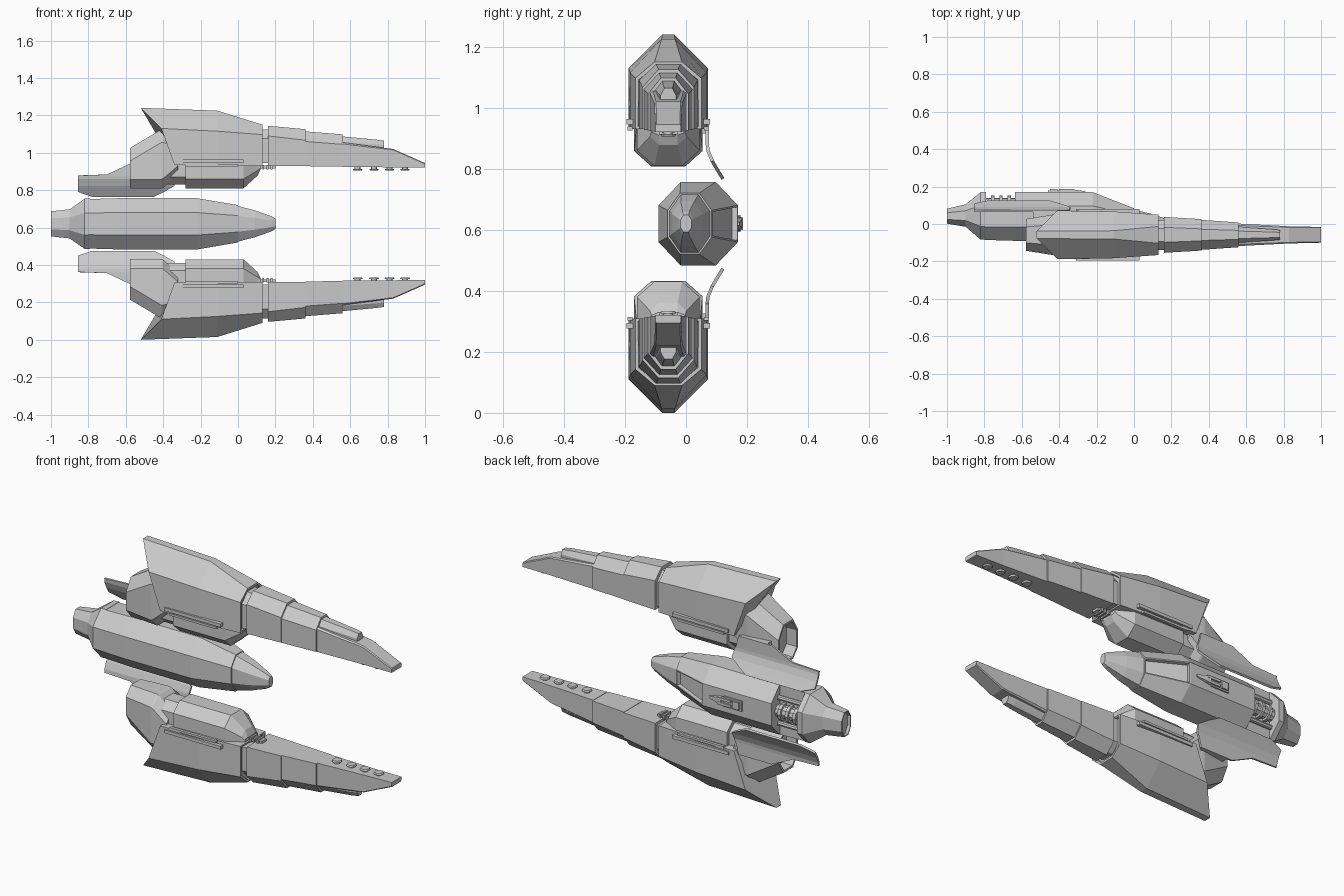
import bpy, bmesh, math

if "Cube" in bpy.data.objects:
    bpy.data.objects.remove(bpy.data.objects["Cube"])

MID = 0.62      # height of the symmetry plane
YC = -0.058     # centre line of the side nacelles


def finish(name, bm, mirror):
    bmesh.ops.recalc_face_normals(bm, faces=bm.faces)
    me = bpy.data.meshes.new(name)
    bm.to_mesh(me)
    bm.free()
    ob = bpy.data.objects.new(name, me)
    ob.location.z = MID
    bpy.context.collection.objects.link(ob)
    if mirror:
        m = ob.modifiers.new("mirror", 'MIRROR')
        m.use_axis = (False, False, True)
        m.use_mirror_merge = False
    return ob


def loft(name, rings, mirror=True, recess=None):
    """Skin rings of (x, y, z) points; recess = (face test, border, depth)."""
    bm = bmesh.new()
    rows = [[bm.verts.new((x, y, z - MID)) for x, y, z in r] for r in rings]
    n = len(rows[0])
    for a, b in zip(rows, rows[1:]):
        for i in range(n):
            j = (i + 1) % n
            bm.faces.new((a[i], a[j], b[j], b[i]))
    bm.faces.new(rows[0])
    bm.faces.new(rows[-1])
    bmesh.ops.recalc_face_normals(bm, faces=bm.faces)
    if recess:
        test, border, depth = recess
        bm.normal_update()
        picked = [f for f in bm.faces if test(f.calc_center_median(), f.normal)]
        bmesh.ops.inset_region(bm, faces=picked, thickness=border)
        bmesh.ops.inset_region(bm, faces=picked, thickness=0.004, depth=-depth)
    return finish(name, bm, mirror)


def octagon(x, yc, hy, hz, top=9, c=0.44):
    """Octagonal fuselage ring, optionally cut flat at y = top."""
    pts = [(1, c), (c, 1), (-c, 1), (-1, c), (-1, -c), (-c, -1), (c, -1), (1, -c)]
    return [(x, min(yc + a * hy, top), MID + b * hz) for a, b in pts]


def roof(x, hw, z0, z1, z2, ht):
    """Six-sided nacelle ring: base z0, shoulder z1, ridge z2. x may be a triple."""
    xs = x if isinstance(x, tuple) else (x, x, x)
    half = [(xs[0], hw, z0), (xs[1], hw, z1), (xs[2], ht, z2)]
    return [(a, YC - b, z) for a, b, z in half] + [(a, YC + b, z) for a, b, z in half[::-1]]


def box(name, x, y, z, mirror=True):
    ring = [(y[0], z[0]), (y[1], z[0]), (y[1], z[1]), (y[0], z[1])]
    return loft(name, [[(a, *p) for p in ring] for a in x], mirror)


def rod(name, a, b, r1, r2, sides=10, mirror=True):
    """Round bar from a to b along x or z."""
    rings = []
    for p, r in ((a, r1), (b, r2)):
        ring = []
        for i in range(sides):
            t = 2 * math.pi * i / sides
            u, v = r * math.cos(t), r * math.sin(t)
            along_x = abs(a[0] - b[0]) > 1e-4
            ring.append((p[0], p[1] + u, p[2] + v) if along_x else (p[0] + u, p[1] + v, p[2]))
        rings.append(ring)
    return loft(name, rings, mirror)


# ---- central fuselage: nose and cabin with sunken canopy
loft("fuselage", [octagon(-0.635, 0.04, 0.13, 0.137), octagon(-0.22, 0.04, 0.13, 0.137),
                  octagon(0.0, 0.012, 0.072, 0.1)], False,
     (lambda c, n: n.y > 0.8 and -0.2 < c.x < 0, 0.008, 0.018))
loft("nose", [octagon(0.0, 0.012, 0.066, 0.095), octagon(0.09, 0.005, 0.05, 0.072),
              octagon(0.18, 0.0, 0.025, 0.04), octagon(0.2, 0.0, 0.018, 0.028)], False)
# engine bay, open on the dorsal side
loft("engine_bay", [octagon(-0.80, 0.04, 0.125, 0.132, 0.095),
                    octagon(-0.635, 0.04, 0.13, 0.137, 0.095)], False)
# tail cone with recessed nozzle
loft("tail_cone", [octagon(-1.0, 0.042, 0.04, 0.067), octagon(-0.9, 0.045, 0.06, 0.078),
                   octagon(-0.82, 0.043, 0.127, 0.134), octagon(-0.79, 0.043, 0.127, 0.134)], False,
     (lambda c, n: n.x < -0.9 and c.x < -0.99, 0.006, 0.015))
# bay machinery
rod("bay_core", (-0.8, 0.105, MID), (-0.63, 0.105, MID), 0.035, 0.035, 10, False)
for i in range(3):
    x = -0.765 + i * 0.045
    rod("bay_ring", (x, 0.105, MID), (x + 0.018, 0.105, MID), 0.047, 0.047, 10, False)
rod("bay_pipe", (-0.8, 0.105, MID + 0.07), (-0.63, 0.105, MID + 0.07), 0.013, 0.013, 8)

# dorsal fitting
box("dorsal_plate", (-0.46, -0.35), (0.165, 0.178), (MID - 0.028, MID + 0.028), False)
box("dorsal_block", (-0.45, -0.41), (0.17, 0.187), (MID - 0.02, MID + 0.02), False)
box("dorsal_bar", (-0.40, -0.32), (0.17, 0.187), (MID + 0.006, MID + 0.02))
loft("dorsal_point", [[(-0.34, y, MID + z) for y, z in ((0.165, -0.025), (0.187, -0.02),
                                                        (0.187, 0.02), (0.165, 0.025))],
                      [(-0.26, y, MID + z) for y, z in ((0.165, -0.006), (0.175, -0.005),
                                                        (0.175, 0.005), (0.165, 0.006))]], False)

# ---- nacelle main shell with swept-back crest
loft("nacelle_shell", [roof((-0.34, -0.41, -0.52), 0.13, 0.935, 1.13, 1.24, 0.02),
                       roof(-0.11, 0.125, 0.93, 1.115, 1.225, 0.022),
                       roof(0.13, 0.108, 0.93, 1.097, 1.15, 0.045)],
     True, (lambda c, n: n.x > 0.9, 0.012, 0.01))
loft("neck", [roof(0.11, 0.08, 0.945, 1.075, 1.125, 0.035),
              roof(0.17, 0.08, 0.945, 1.075, 1.125, 0.035)])

# forward arm: telescoping segments ending in a wedge tip
loft("arm_rear", [roof(0.16, 0.096, 0.93, 1.09, 1.144, 0.04),
                  roof(0.36, 0.084, 0.93, 1.067, 1.126, 0.032)])
loft("arm_middle", [roof(0.36, 0.08, 0.928, 1.06, 1.114, 0.03),
                    roof(0.56, 0.066, 0.926, 1.045, 1.098, 0.024)])
loft("arm_tip", [roof(0.56, 0.06, 0.924, 1.047, 1.055, 0.05),
                 roof(0.83, 0.046, 0.922, 1.015, 1.02, 0.04),
                 roof(1.0, 0.042, 0.92, 0.94, 0.945, 0.038)])
loft("arm_spine", [roof(0.56, 0.042, 1.03, 1.058, 1.087, 0.02),
                   roof(0.74, 0.03, 1.02, 1.045, 1.07, 0.015),
                   roof(0.78, 0.026, 1.01, 1.04, 1.064, 0.013)])

# round emitters on the inner face of the arm
for x in (0.64, 0.727, 0.81, 0.893):
    rod("emitter_stem", (x, YC, 0.93), (x, YC, 0.912), 0.016, 0.016, 12)
    rod("emitter", (x, YC, 0.914), (x, YC, 0.906), 0.026, 0.022, 12)

# rails along both sides of the shell
for s in (-1, 1):
    y = YC + s * 0.125
    box("side_rail", (-0.31, 0.03), (y - 0.012, y + 0.012), (0.945, 0.963))
    box("lower_rail", (-0.28, 0.0), (y - 0.008, y + 0.008), (0.926, 0.938))


# ---- inner pod under the shell
def pod(x, hw, z_side, z_low, hl, z_top=0.935):
    return roof(x, hw, z_top, z_side, z_low, hl)


loft("inner_pod", [pod(-0.28, 0.103, 0.86, 0.81, 0.046), pod(0.03, 0.103, 0.86, 0.81, 0.046),
                   pod(0.105, 0.06, 0.905, 0.878, 0.03), pod(0.12, 0.055, 0.92, 0.91, 0.03)])
loft("pod_link", [pod(-0.42, 0.085, 0.87, 0.83, 0.04, 0.96),
                  pod(-0.27, 0.085, 0.87, 0.83, 0.04, 0.96)])
box("pod_nozzle", (0.1, 0.2), (YC - 0.02, YC + 0.02), (0.917, 0.932))
for i in range(3):
    x = 0.13 + i * 0.022
    box("nozzle_rib", (x, x + 0.01), (YC - 0.03, YC + 0.03), (0.91, 0.935))


# ---- rear intake block with open back
def block(x, hw, z_low, z_top):
    pts = [(-0.5, z_low), (0.5, z_low), (1, z_low + 0.05), (1, z_top - 0.07),
           (0.5, z_top), (-0.5, z_top), (-1, z_top - 0.07), (-1, z_low + 0.05)]
    return [(x, YC + a * hw, z) for a, z in pts]


loft("rear_block", [block(-0.578, 0.085, 0.808, 1.025), block(-0.41, 0.112, 0.808, 1.125),
                    block(-0.40, 0.112, 0.812, 1.125), block(-0.32, 0.105, 0.88, 1.1)],
     True, (lambda c, n: n.x < -0.9, 0.012, 0.06))

# ---- folded fin hanging from each nacelle: rows of (y, z, rear x, front x)
rows = [(0.07, 0.945, -0.57, -0.37), (0.07, 0.884, -0.70, -0.355), (0.07, 0.878, -0.855, -0.35),
        (0.072, 0.86, -0.855, -0.345), (0.086, 0.825, -0.855, -0.34),
        (0.105, 0.793, -0.855, -0.395), (0.121, 0.767, -0.78, -0.45)]
bm = bmesh.new()
pairs = [[bm.verts.new((x, y, z - MID)) for x in (a, b)] for y, z, a, b in rows]
for p, q in zip(pairs, pairs[1:]):
    bm.faces.new((p[0], p[1], q[1], q[0]))
fin = finish("fin", bm, False)
sol = fin.modifiers.new("thickness", 'SOLIDIFY')
sol.thickness, sol.offset = 0.011, 0
mir = fin.modifiers.new("mirror", 'MIRROR')
mir.use_axis = (False, False, True)
mir.use_mirror_merge = False
box("fin_mount", (-0.54, -0.38), (0.03, 0.072), (0.915, 0.945))
